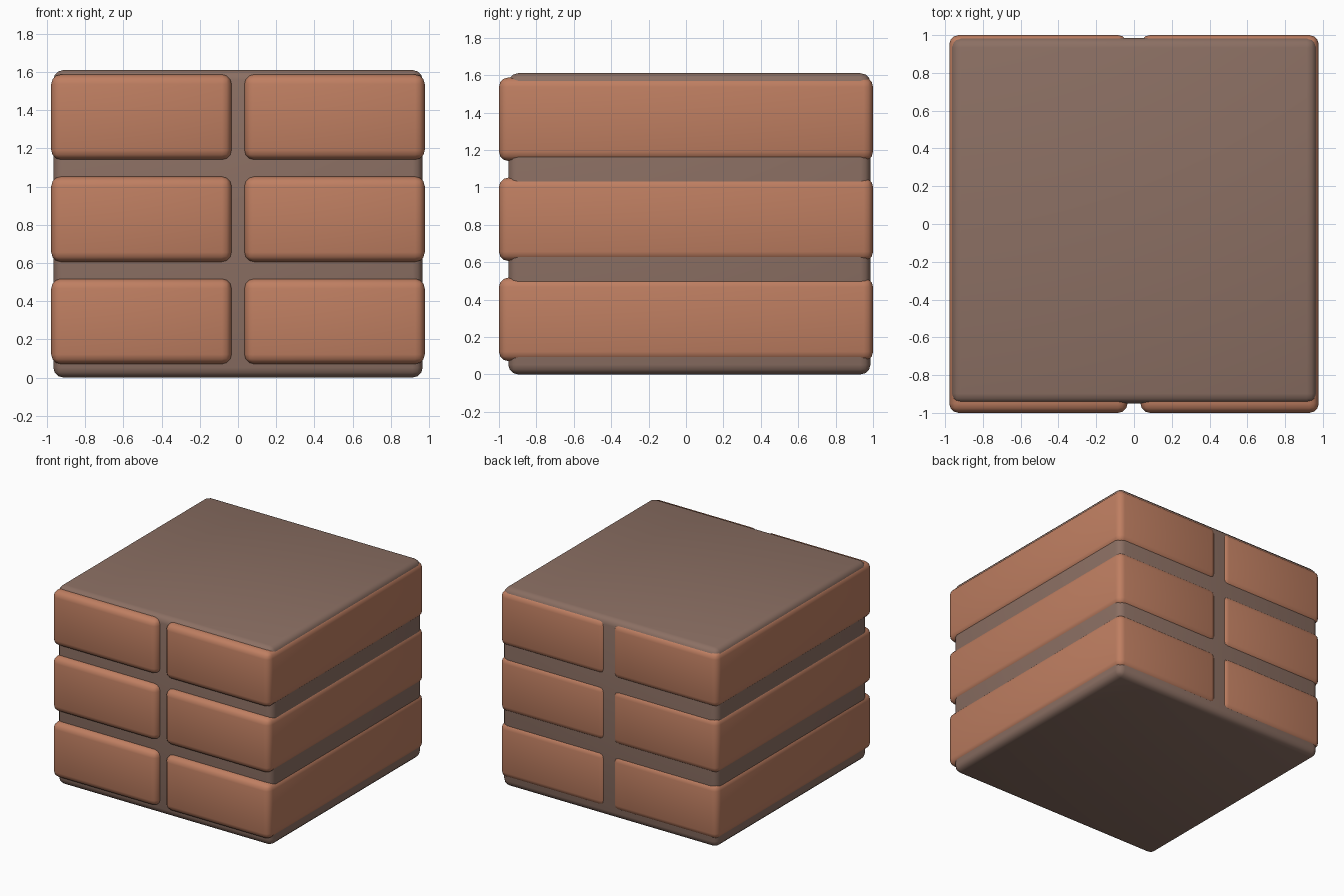
import bpy, math

if "Cube" in bpy.data.objects:
    bpy.data.objects.remove(bpy.data.objects["Cube"])


def material(name, rgb):
    m = bpy.data.materials.new(name)
    m.diffuse_color = (*rgb, 1)
    m.use_nodes = True
    m.node_tree.nodes["Principled BSDF"].inputs["Base Color"].default_value = m.diffuse_color
    return m


def rounded_box(name, lo, hi, radius, mat):
    """Box between two corners with rounded edges."""
    center = [(a + b) / 2 for a, b in zip(lo, hi)]
    bpy.ops.mesh.primitive_cube_add(size=1, location=center)
    ob = bpy.context.object
    ob.name = name
    ob.scale = [b - a for a, b in zip(lo, hi)]
    bpy.ops.object.transform_apply(location=False, rotation=False, scale=True)
    bev = ob.modifiers.new("rounding", 'BEVEL')
    bev.width = radius
    bev.segments = 3
    bpy.ops.object.modifier_apply(modifier=bev.name)
    ob.data.materials.append(mat)
    bpy.ops.object.shade_smooth_by_angle(angle=math.radians(40))
    return ob


brick_mat = material("brick_clay", (0.52, 0.21, 0.12))
mortar_mat = material("mortar_brown", (0.26, 0.16, 0.125))

# Mortar core
rounded_box("mortar_core", (-0.967, -0.95, 0), (0.967, 0.986, 1.61), 0.052, mortar_mat)

# Three courses of two full-depth bricks
for row in range(3):
    z = 0.071 + row * 0.535
    for side, x0, x1 in (("left", -0.978, -0.034), ("right", 0.034, 0.978)):
        rounded_box(f"brick_{side}_{row + 1}", (x0, -1, z), (x1, 1, z + 0.446),
                    0.05, brick_mat)
